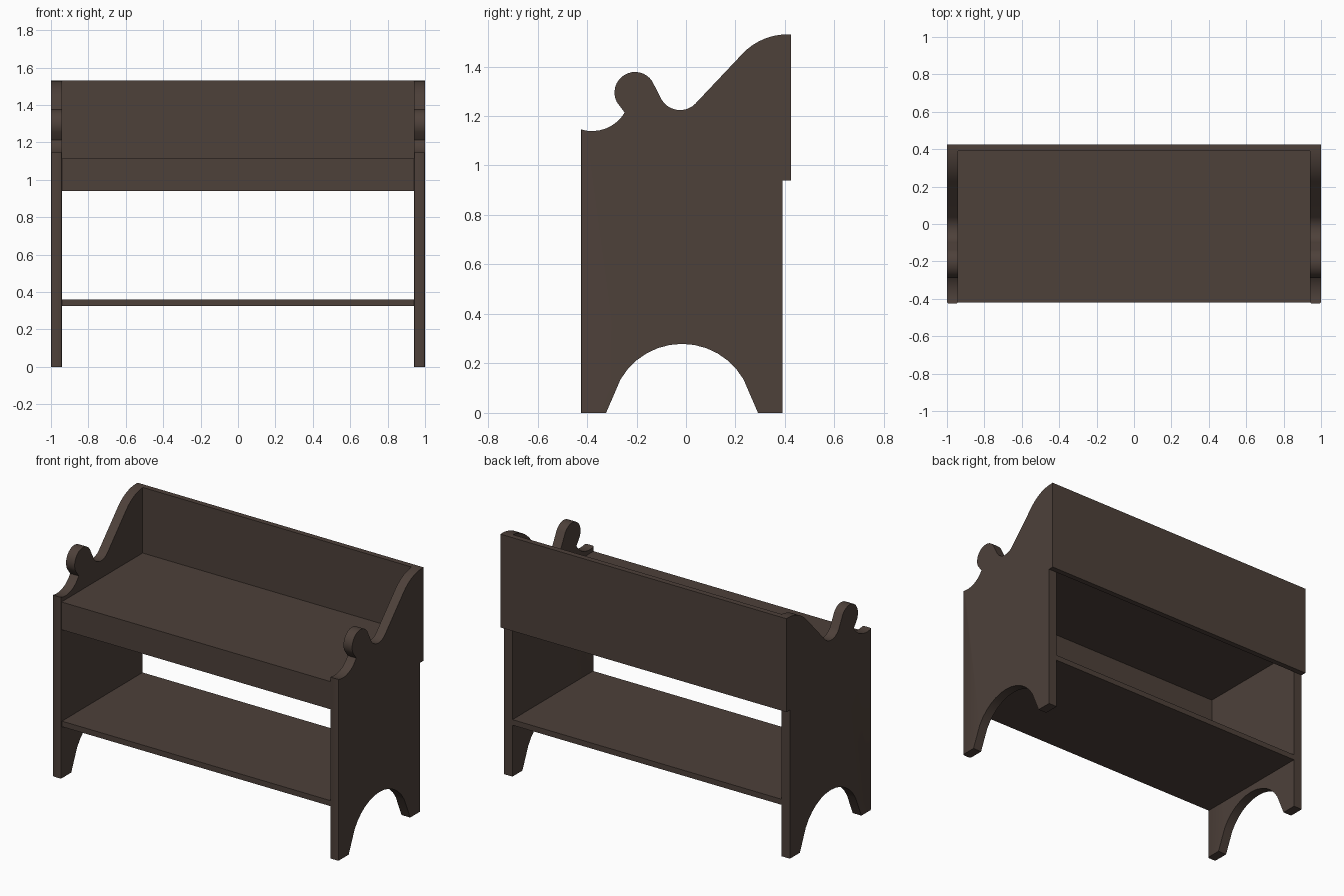
import bpy
import bmesh
from math import cos, sin, radians

cube = bpy.data.objects.get("Cube")
if cube:
    bpy.data.objects.remove(cube, do_unlink=True)

# Single dark wood colour
wood = bpy.data.materials.new("dark_brown_wood")
wood.use_nodes = True
colour = (0.075, 0.052, 0.042, 1)
wood.diffuse_color = colour
shader = next(n for n in wood.node_tree.nodes if n.type == "BSDF_PRINCIPLED")
shader.inputs["Base Color"].default_value = colour
shader.inputs["Roughness"].default_value = 0.7

HALF_WIDTH = 1.0
INNER = 0.94      # inner face of the side panels
FRONT = -0.425
BACK = 0.425
LEG_BACK = 0.39   # rear edge of the legs, front face of the back board
RAIL = 0.94       # lower edge of the apron and back board
SEAT_TOP = 1.115
SEAT_BASE = 1.085
TOP = 1.53


def finish(bm, name):
    """Turn a bmesh into a named wooden object."""
    bmesh.ops.recalc_face_normals(bm, faces=bm.faces)
    mesh = bpy.data.meshes.new(name)
    bm.to_mesh(mesh)
    bm.free()
    mesh.materials.append(wood)
    obj = bpy.data.objects.new(name, mesh)
    bpy.context.collection.objects.link(obj)
    return obj


def board(name, y_range, z_range):
    """Plank running between the two side panels."""
    bm = bmesh.new()
    bmesh.ops.create_cube(bm, size=1)
    for v in bm.verts:
        v.co.x = INNER if v.co.x > 0 else -INNER
        v.co.y = y_range[v.co.y > 0]
        v.co.z = z_range[v.co.z > 0]
    return finish(bm, name)


def arc(cy, cz, radius, start, end, steps):
    """Points along a circular arc in the side plane, angles in degrees."""
    angles = [radians(start + (end - start) * i / steps) for i in range(steps + 1)]
    return [(cy + radius * cos(a), cz + radius * sin(a)) for a in angles]


# Side panel outline: scrolled top edge, straight front, arched foot cut-out
outline = [(BACK, RAIL), (BACK, TOP)]
outline += arc(0.41, 1.28, 0.25, 90, 136, 8)           # shoulder
outline += arc(-0.024, 1.311, 0.087, -46, -147, 10)    # valley
outline += arc(-0.206, 1.295, 0.083, 34, 208, 16)      # round knob
outline += arc(-0.38, 1.293, 0.154, -31, -107, 8)      # cove
outline += [(FRONT, 0), (-0.323, 0)]
outline += arc(-0.016, -0.008, 0.287, 150, 30, 12)     # foot arch
outline += [(0.291, 0), (LEG_BACK, 0), (LEG_BACK, RAIL)]


def side_panel(name, side):
    bm = bmesh.new()
    face = bm.faces.new([bm.verts.new((side * INNER, y, z)) for y, z in outline])
    grown = bmesh.ops.extrude_face_region(bm, geom=[face])
    moved = [g for g in grown["geom"] if isinstance(g, bmesh.types.BMVert)]
    bmesh.ops.translate(bm, verts=moved, vec=(side * (HALF_WIDTH - INNER), 0, 0))
    # Ease the long front edges
    front = [e for e in bm.edges
             if all(v.co.y < FRONT + 0.003 for v in e.verts) and e.calc_length() > 0.5]
    bmesh.ops.bevel(bm, geom=front, offset=0.01, segments=2, profile=0.5,
                    affect="EDGES")
    obj = finish(bm, name)
    bpy.ops.object.select_all(action="DESELECT")
    obj.select_set(True)
    bpy.context.view_layer.objects.active = obj
    bpy.ops.object.shade_smooth_by_angle(angle=radians(30))
    return obj


side_panel("left_side_panel", 1)
side_panel("right_side_panel", -1)

# Planks between the panels
board("back_board", (LEG_BACK, BACK), (RAIL, TOP))
board("seat", (-0.42, LEG_BACK), (SEAT_BASE, SEAT_TOP))
board("front_apron", (-0.42, -0.385), (RAIL, SEAT_BASE))
board("lower_shelf", (-0.415, LEG_BACK), (0.325, 0.36))
